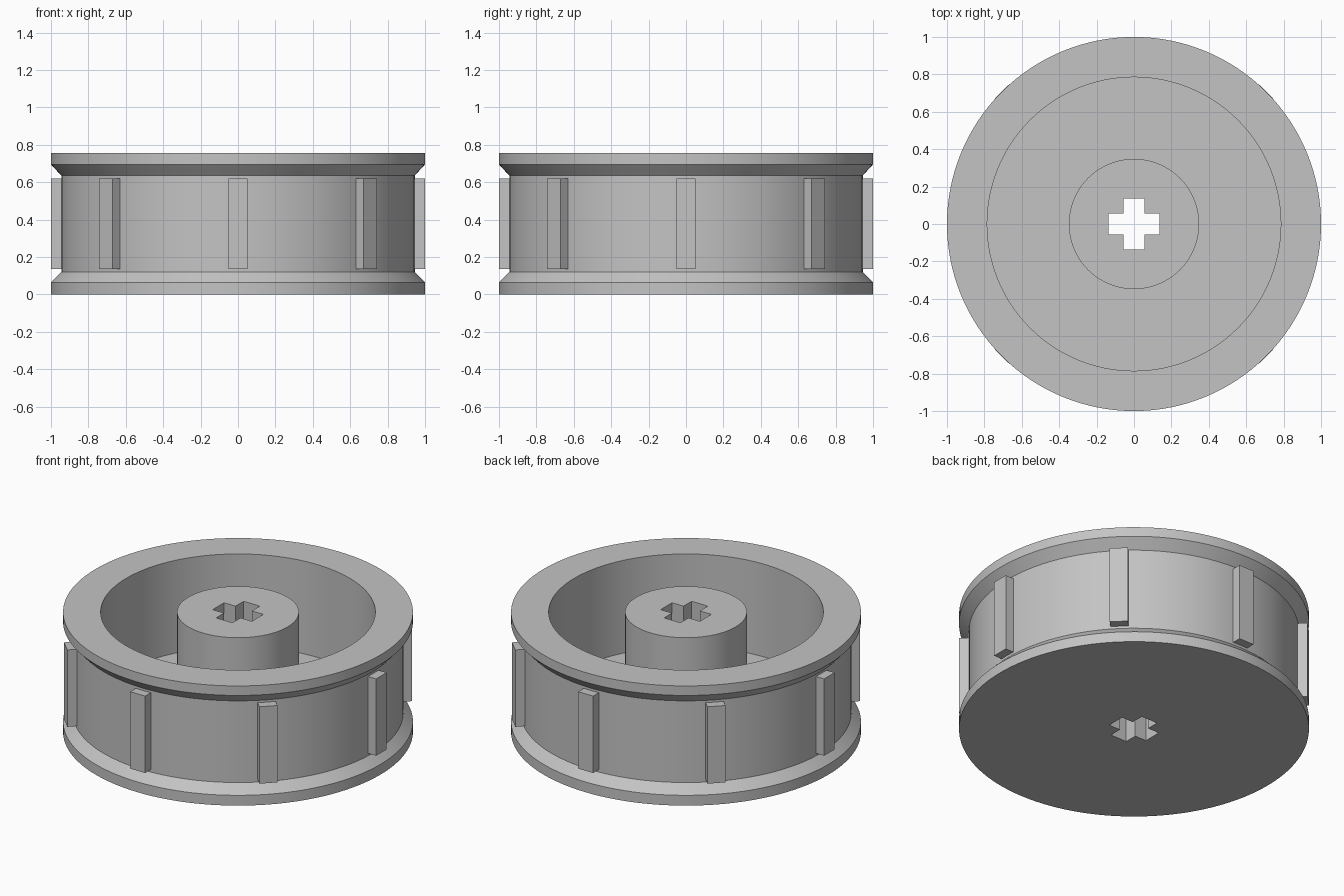
import bpy, bmesh
from math import cos, sin, pi, radians
from mathutils import Matrix

cube = bpy.data.objects.get("Cube")
if cube:
    bpy.data.objects.remove(cube, do_unlink=True)

SEGMENTS = 128
HEIGHT = 0.755
FLOOR = 0.17

grey = bpy.data.materials.new("plain grey")
grey.use_nodes = True
colour = (0.55, 0.55, 0.55, 1)
grey.diffuse_color = colour
grey.node_tree.nodes["Principled BSDF"].inputs["Base Color"].default_value = colour


def make_object(name, bm):
    bmesh.ops.recalc_face_normals(bm, faces=bm.faces)
    mesh = bpy.data.meshes.new(name)
    bm.to_mesh(mesh)
    bm.free()
    mesh.materials.append(grey)
    obj = bpy.data.objects.new(name, mesh)
    bpy.context.collection.objects.link(obj)
    return obj


def lathe(name, profile):
    """Revolve (radius, z) points; the open ends are capped flat."""
    bm = bmesh.new()
    rings = [[bm.verts.new((r * cos(2 * pi * i / SEGMENTS), r * sin(2 * pi * i / SEGMENTS), z))
              for i in range(SEGMENTS)] for r, z in profile]
    for low, high in zip(rings, rings[1:]):
        for i in range(SEGMENTS):
            j = (i + 1) % SEGMENTS
            bm.faces.new((low[i], low[j], high[j], high[i]))
    bm.faces.new(rings[0])
    bm.faces.new(rings[-1])
    return make_object(name, bm)


# Wheel: flanged rim, deep recess and central hub
wheel = lathe("wheel", [
    (1.0, 0), (1.0, 0.065), (0.945, 0.12), (0.945, 0.635), (1.0, 0.695), (1.0, HEIGHT),
    (0.785, HEIGHT), (0.785, FLOOR), (0.348, FLOOR), (0.348, HEIGHT)])

# Cross-shaped axle hole through the hub
a, b = 0.137, 0.057
bm = bmesh.new()
outline = [(a, -b), (a, b), (b, b), (b, a), (-b, a), (-b, b),
           (-a, b), (-a, -b), (-b, -b), (-b, -a), (b, -a), (b, -b)]
face = bm.faces.new([bm.verts.new((x, y, -0.2)) for x, y in outline])
extruded = bmesh.ops.extrude_face_region(bm, geom=[face])["geom"]
bmesh.ops.translate(bm, vec=(0, 0, HEIGHT + 0.4),
                    verts=[v for v in extruded if isinstance(v, bmesh.types.BMVert)])
cutter = make_object("axle_cutter", bm)
cutter.hide_render = True

hole = wheel.modifiers.new("axle hole", "BOOLEAN")
hole.operation = "DIFFERENCE"
hole.solver = "EXACT"
hole.object = cutter
bpy.ops.object.select_all(action="DESELECT")
bpy.context.view_layer.objects.active = wheel
wheel.select_set(True)
bpy.ops.object.modifier_apply(modifier=hole.name)
bpy.data.objects.remove(cutter, do_unlink=True)
bpy.ops.object.shade_smooth_by_angle(angle=radians(25))

# Eight grip ribs around the rim
for k in range(8):
    bm = bmesh.new()
    bmesh.ops.create_cube(bm, size=1)
    bmesh.ops.scale(bm, vec=(0.08, 0.104, 0.485), verts=bm.verts)
    bmesh.ops.translate(bm, vec=(0.96, 0, 0.378), verts=bm.verts)
    bmesh.ops.rotate(bm, matrix=Matrix.Rotation(k * pi / 4, 3, "Z"), verts=bm.verts)
    make_object(f"grip_rib_{k + 1}", bm)
